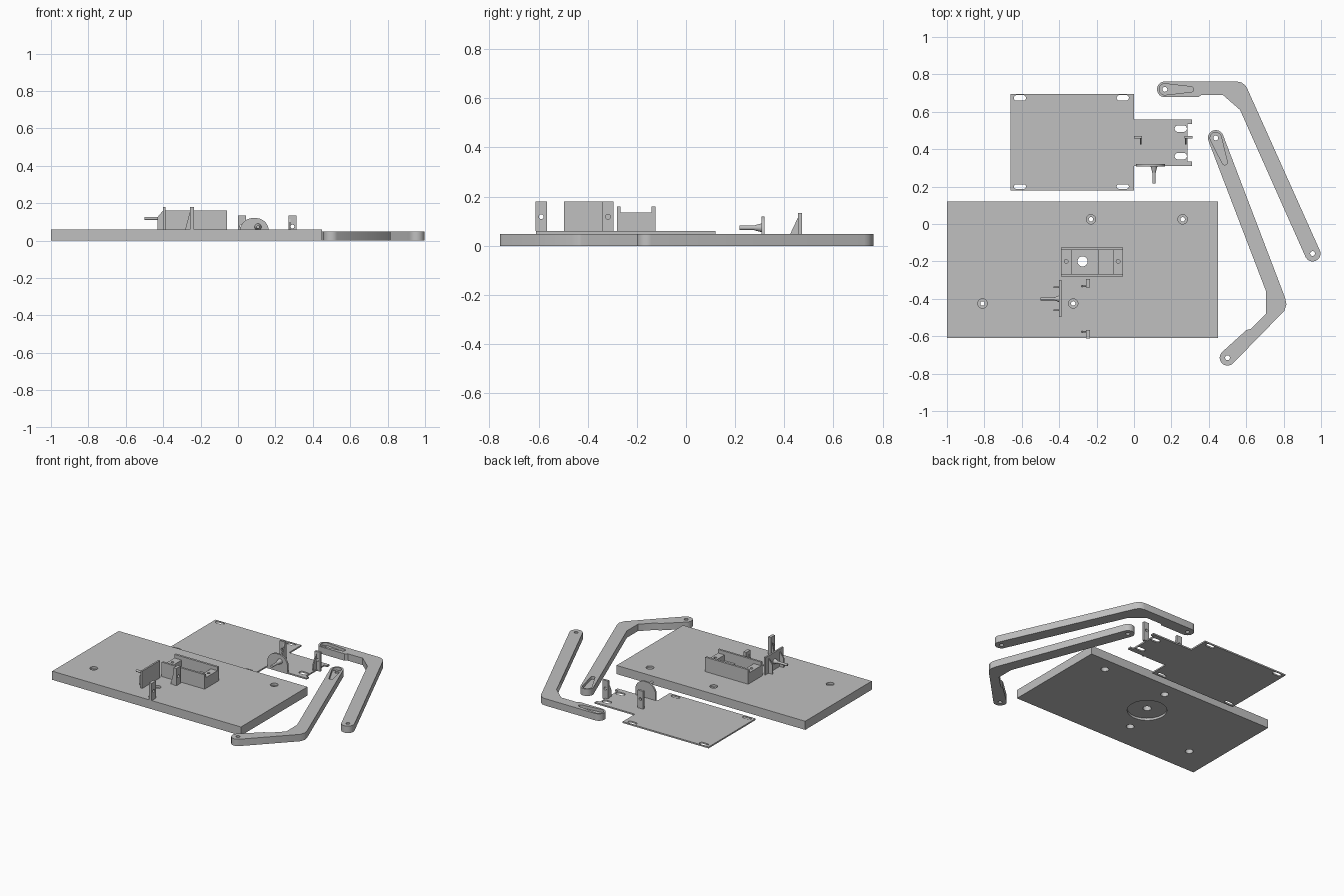
import bpy, bmesh, math
from mathutils import Matrix, Vector

if "Cube" in bpy.data.objects:
    bpy.data.objects.remove(bpy.data.objects["Cube"])

grey = bpy.data.materials.new("plain_grey")
grey.diffuse_color = (0.53, 0.53, 0.53, 1)
grey.use_nodes = True
grey.node_tree.nodes["Principled BSDF"].inputs["Base Color"].default_value = grey.diffuse_color


def finish(name, bm):
    bmesh.ops.recalc_face_normals(bm, faces=bm.faces)
    me = bpy.data.meshes.new(name)
    bm.to_mesh(me)
    bm.free()
    ob = bpy.data.objects.new(name, me)
    bpy.context.collection.objects.link(ob)
    me.materials.append(grey)
    return ob


def prism(name, pts, lo, hi, axis="z"):
    """Extrude a 2D outline between lo and hi along one axis."""
    put = {"z": lambda a, b, h: (a, b, h),
           "y": lambda a, b, h: (a, h, b),
           "x": lambda a, b, h: (h, a, b)}[axis]
    bm = bmesh.new()
    low = [bm.verts.new(put(a, b, lo)) for a, b in pts]
    top = [bm.verts.new(put(a, b, hi)) for a, b in pts]
    bm.faces.new(low)
    bm.faces.new(top)
    n = len(pts)
    for i in range(n):
        j = (i + 1) % n
        bm.faces.new((low[i], low[j], top[j], top[i]))
    return finish(name, bm)


def rect(x0, x1, y0, y1):
    return [(x0, y0), (x1, y0), (x1, y1), (x0, y1)]


def arc(x, y, r, a0, a1, n=16):
    return [(x + r * math.cos(math.radians(a0 + (a1 - a0) * i / n)),
             y + r * math.sin(math.radians(a0 + (a1 - a0) * i / n))) for i in range(n + 1)]


def circle(x, y, r, n=32):
    return arc(x, y, r, 0, 360, n)[:-1]


def teardrop(x0, y0, r0, x1, y1, r1):
    d = math.degrees(math.atan2(y1 - y0, x1 - x0))
    return arc(x0, y0, r0, d + 90, d + 270) + arc(x1, y1, r1, d - 90, d + 90)


def slot(x, y, w, h):
    k = (w - h) / 2
    return teardrop(x - k, y, h / 2, x + k, y, h / 2)


def cut(ob, pts, lo, hi, axis="z"):
    """Subtract a prism and keep the resulting mesh."""
    tool = prism("cutter", pts, lo, hi, axis)
    mod = ob.modifiers.new("cut", "BOOLEAN")
    mod.operation, mod.solver, mod.object = "DIFFERENCE", "EXACT", tool
    bpy.context.view_layer.update()
    dg = bpy.context.evaluated_depsgraph_get()
    me = bpy.data.meshes.new_from_object(ob.evaluated_get(dg))
    ob.modifiers.clear()
    ob.data = me
    bpy.data.objects.remove(tool)


def peg(name, base, tip, r, root_r, root_len):
    """Round pin with a flared root."""
    base, tip = Vector(base), Vector(tip)
    d = (tip - base).normalized()
    rot = d.to_track_quat("Z", "Y").to_matrix().to_4x4()
    bm = bmesh.new()
    for r1, r2, length in ((r, r, (tip - base).length), (root_r, r, root_len)):
        bmesh.ops.create_cone(bm, cap_ends=True, segments=24, radius1=r1, radius2=r2, depth=length,
                              matrix=Matrix.Translation(base + d * length / 2) @ rot)
    return finish(name, bm)


# Base plate with screw holes and a round recess underneath
T = 0.06
base = prism("base_plate", rect(-1, 0.45, -0.61, 0.12), 0, T)
for x, y in ((-0.81, -0.425), (-0.325, -0.425), (-0.23, 0.025), (0.26, 0.025)):
    cut(base, circle(x, y, 0.012), -0.1, 0.2)
    cut(base, circle(x, y, 0.025), -0.1, 0.035)
    cut(base, circle(x, y, 0.025), 0.045, 0.2)
cut(base, circle(-0.275, -0.2, 0.125, 48), -0.1, 0.015)
cut(base, circle(-0.275, -0.2, 0.027), -0.1, 0.2)

# Open motor box: long side walls, lower ends, stepped pocket
box = prism("motor_box", rect(-0.39, -0.06, -0.28, -0.125), T, 0.16)
cut(box, rect(-0.5, 0.05, -0.266, -0.14), 0.135, 0.3)
cut(box, rect(-0.335, -0.11, -0.266, -0.14), 0.095, 0.3)
cut(box, rect(-0.335, -0.19, -0.266, -0.14), 0.065, 0.3)
cut(box, circle(-0.275, -0.2, 0.027), 0, 0.2)
for x in (-0.363, -0.085):
    cut(box, circle(x, -0.2, 0.01), 0.08, 0.3)

# Pin bracket on the base plate: panel, two gussets, pin
prism("pin_panel", rect(-0.497, -0.3, T, 0.18), -0.4, -0.388, "x")
for y in (-0.337, -0.46):
    prism("panel_gusset", [(-0.43, T), (-0.397, T), (-0.397, 0.165), (-0.43, 0.125)],
          y - 0.004, y + 0.004, "y")
peg("panel_pin", (-0.395, -0.4, 0.118), (-0.5, -0.4, 0.118), 0.008, 0.02, 0.03)

# Pair of drilled posts on the base plate, each with a gusset
for y0, y1, g in ((-0.34, -0.295, -0.332), (-0.612, -0.566, -0.575)):
    post = prism("base_post", rect(y0, y1, T, 0.18), -0.256, -0.235, "x")
    cut(post, circle((y0 + y1) / 2, 0.118, 0.01), -0.4, 0, "x")
    prism("base_post_gusset", [(-0.282, T), (-0.254, T), (-0.254, 0.165)],
          g - 0.004, g + 0.004, "y")

# Thin plate with a tongue and slotted holes
H = 0.01
thin = prism("thin_plate", [(-0.66, 0.178), (0, 0.178), (0, 0.31), (0.31, 0.31), (0.31, 0.335),
                            (0.287, 0.335), (0.287, 0.535), (0.31, 0.535), (0.31, 0.56),
                            (0, 0.56), (0, 0.695), (-0.66, 0.695)], 0, H)
for x in (-0.61, -0.06):
    cut(thin, slot(x, 0.674, 0.065, 0.03), -0.1, 0.1)
    cut(thin, slot(x, 0.2, 0.065, 0.024), -0.1, 0.1)
for y in (0.51, 0.363):
    cut(thin, slot(0.25, y, 0.065, 0.035), -0.1, 0.1)

# Round-topped panel and pin on the tongue
prism("round_panel", [(0.01, 0), (0.165, 0)] + arc(0.095, 0.05, 0.07, 0, 90)
      + arc(0.08, 0.05, 0.07, 90, 180), 0.308, 0.32, "y")
peg("round_panel_pin", (0.107, 0.315, 0.073), (0.107, 0.217, 0.073), 0.009, 0.02, 0.04)

# Pair of drilled posts on the tongue, each with a gusset
for x0, x1, g in ((0, 0.042, 0.036), (0.27, 0.312, 0.278)):
    post = prism("tongue_post", rect(x0, x1, 0, 0.133), 0.456, 0.471, "y")
    cut(post, circle((x0 + x1) / 2, 0.075, 0.01), 0.3, 0.6, "y")
    prism("tongue_post_gusset", [(0.425, 0.005), (0.458, 0.005), (0.458, 0.12), (0.425, 0.05)],
          g - 0.004, g + 0.004, "x")

# Two bent arms with a teardrop pocket at one end and pivot holes
A = 0.048
arms = (
    ("upper_arm", arc(0.165, 0.72, 0.042, 270, 90)
     + [(0.55, 0.762), (0.575, 0.757), (0.595, 0.741), (0.605, 0.725)]
     + arc(0.955, -0.158, 0.042, 24, -156)
     + [(0.567, 0.61), (0.475, 0.69), (0.36, 0.69), (0.345, 0.678)],
     (0.165, 0.72), (0.955, -0.158), (0.305, 0.72)),
    ("lower_arm", arc(0.437, 0.46, 0.042, 201, 21)
     + [(0.808, -0.395), (0.815, -0.43), (0.803, -0.465)]
     + arc(0.5, -0.715, 0.042, 315, 135)
     + [(0.6, -0.568), (0.625, -0.56), (0.706, -0.48), (0.706, -0.36)],
     (0.437, 0.46), (0.5, -0.715), (0.485, 0.33)),
)
for name, outline, hub, end, tip in arms:
    arm = prism(name, outline, 0, A)
    cut(arm, teardrop(*hub, 0.03, *tip, 0.014), 0.028, 0.2)
    for x, y in (hub, end):
        cut(arm, circle(x, y, 0.013), -0.1, 0.2)

# Smooth the curved walls, keep edges sharp
for ob in bpy.context.scene.objects:
    ob.select_set(True)
    bpy.context.view_layer.objects.active = ob
bpy.ops.object.shade_smooth_by_angle(angle=math.radians(30))
